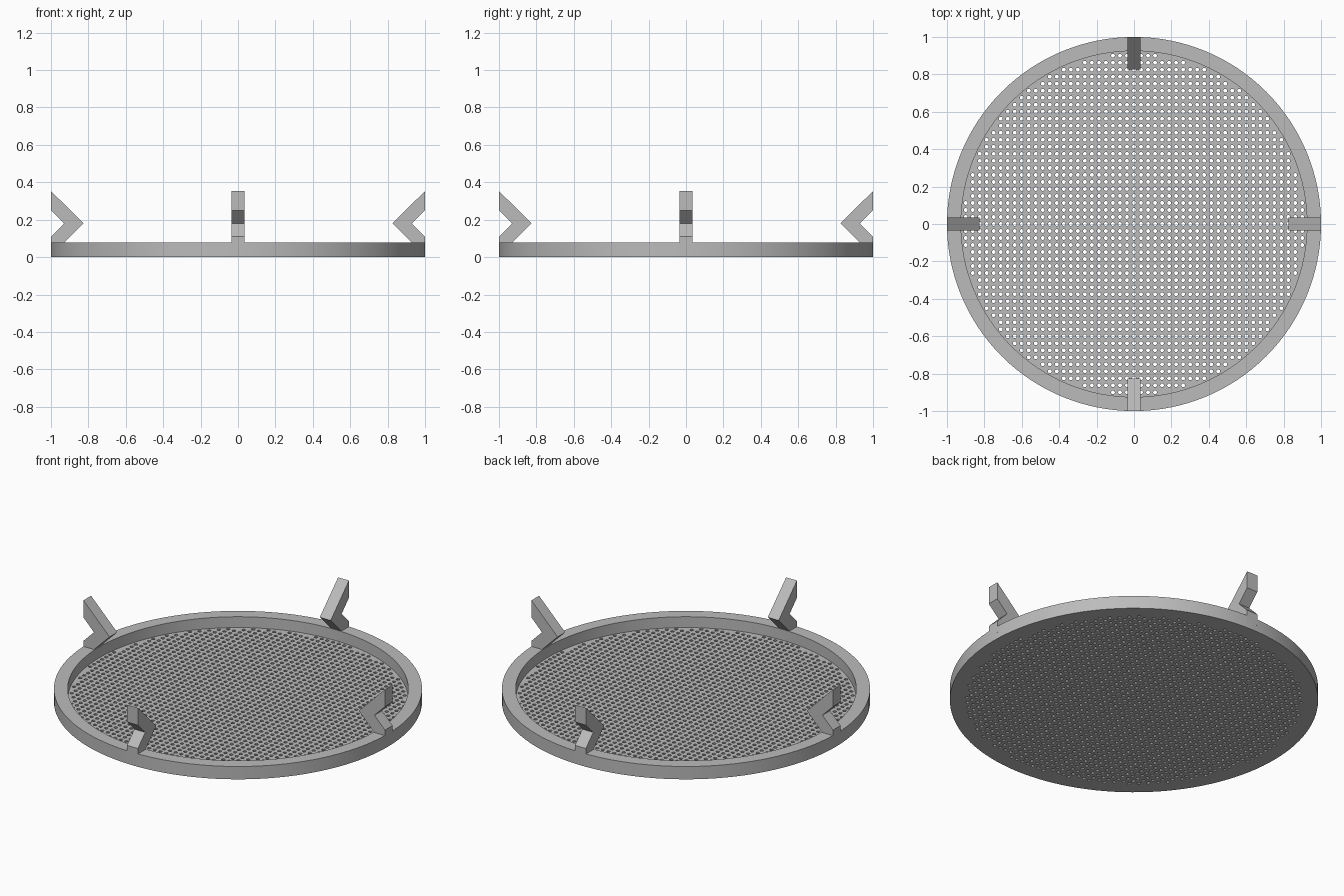
import bpy
import bmesh
from math import cos, sin, pi, hypot
from mathutils import Matrix

cube = bpy.data.objects.get("Cube")
if cube:
    bpy.data.objects.remove(cube, do_unlink=True)

SEGMENTS = 128
RIM_OUTER, RIM_INNER, RIM_HEIGHT = 1.0, 0.925, 0.077
FLOOR_THICKNESS = 0.012
HOLE_SPACING, HOLE_RADIUS, HOLE_SIDES = 0.0375, 0.0105, 10
CLIP_HALF_WIDTH = 0.036

# Single plain grey
grey = bpy.data.materials.new("plain grey")
grey.use_nodes = True
colour = (0.5, 0.5, 0.5, 1)
grey.diffuse_color = colour
grey.node_tree.nodes["Principled BSDF"].inputs["Base Color"].default_value = colour


def circle(x, y, radius, count):
    return [(x + radius * cos(2 * pi * i / count), y + radius * sin(2 * pi * i / count))
            for i in range(count)]


def add_object(name, bm):
    """Turn a bmesh into a clean, named, coloured object."""
    bmesh.ops.remove_doubles(bm, verts=bm.verts, dist=0.00001)
    bmesh.ops.recalc_face_normals(bm, faces=bm.faces)
    mesh = bpy.data.meshes.new(name)
    bm.to_mesh(mesh)
    bm.free()
    mesh.materials.clear()
    mesh.materials.append(grey)
    obj = bpy.data.objects.new(name, mesh)
    bpy.context.collection.objects.link(obj)
    return obj


# Rim: rectangular section swept round the axis
bm = bmesh.new()
section = [(RIM_INNER, 0), (RIM_OUTER, 0), (RIM_OUTER, RIM_HEIGHT), (RIM_INNER, RIM_HEIGHT)]
verts = [bm.verts.new((r, 0, z)) for r, z in section]
edges = [bm.edges.new((verts[i], verts[(i + 1) % len(verts)])) for i in range(len(verts))]
bmesh.ops.spin(bm, geom=verts + edges, axis=(0, 0, 1), cent=(0, 0, 0),
               angle=2 * pi, steps=SEGMENTS)
rim = add_object("rim", bm)
bpy.ops.object.select_all(action="DESELECT")
rim.select_set(True)
bpy.context.view_layer.objects.active = rim
bpy.ops.object.shade_smooth_by_angle()

# Perforated floor: filled outline with a square grid of holes
outline = bpy.data.curves.new("floor outline", "CURVE")
outline.dimensions = "2D"
outline.fill_mode = "BOTH"
outline.extrude = FLOOR_THICKNESS / 2


def add_loop(points):
    spline = outline.splines.new("POLY")
    spline.points.add(len(points) - 1)
    for point, (x, y) in zip(spline.points, points):
        point.co = (x, y, 0, 1)
    spline.use_cyclic_u = True


add_loop(circle(0, 0, RIM_INNER, SEGMENTS))
reach = int(RIM_INNER / HOLE_SPACING) + 1
for i in range(-reach, reach + 1):
    for j in range(-reach, reach + 1):
        x, y = i * HOLE_SPACING, j * HOLE_SPACING
        if hypot(x, y) + HOLE_RADIUS < RIM_INNER - 0.005:
            add_loop(circle(x, y, HOLE_RADIUS, HOLE_SIDES))

helper = bpy.data.objects.new("floor helper", outline)
bpy.context.collection.objects.link(helper)
bpy.context.view_layer.update()
filled = helper.evaluated_get(bpy.context.evaluated_depsgraph_get())
bm = bmesh.new()
mesh = bpy.data.meshes.new_from_object(filled)
bm.from_mesh(mesh)
bpy.data.meshes.remove(mesh)
bpy.data.objects.remove(helper, do_unlink=True)
bmesh.ops.translate(bm, verts=bm.verts, vec=(0, 0, FLOOR_THICKNESS / 2))
for face in bm.faces:
    face.smooth = False
add_object("perforated_floor", bm)

# Bent clips: angled profile extruded sideways, one on each quarter
profile = [(0.9995, 0.04), (0.9995, 0.11), (0.93, 0.18), (0.9995, 0.25),
           (0.9995, 0.353), (0.826, 0.18), (0.93, 0.076), (0.93, 0.04)]
for k, side in enumerate(("left", "back", "right", "front")):
    bm = bmesh.new()
    face = bm.faces.new([bm.verts.new((x, -CLIP_HALF_WIDTH, z)) for x, z in profile])
    result = bmesh.ops.extrude_face_region(bm, geom=[face])
    moved = [g for g in result["geom"] if isinstance(g, bmesh.types.BMVert)]
    bmesh.ops.translate(bm, verts=moved, vec=(0, 2 * CLIP_HALF_WIDTH, 0))
    bmesh.ops.rotate(bm, verts=bm.verts, cent=(0, 0, 0),
                     matrix=Matrix.Rotation(k * pi / 2, 3, "Z"))
    add_object(side + "_clip", bm)
